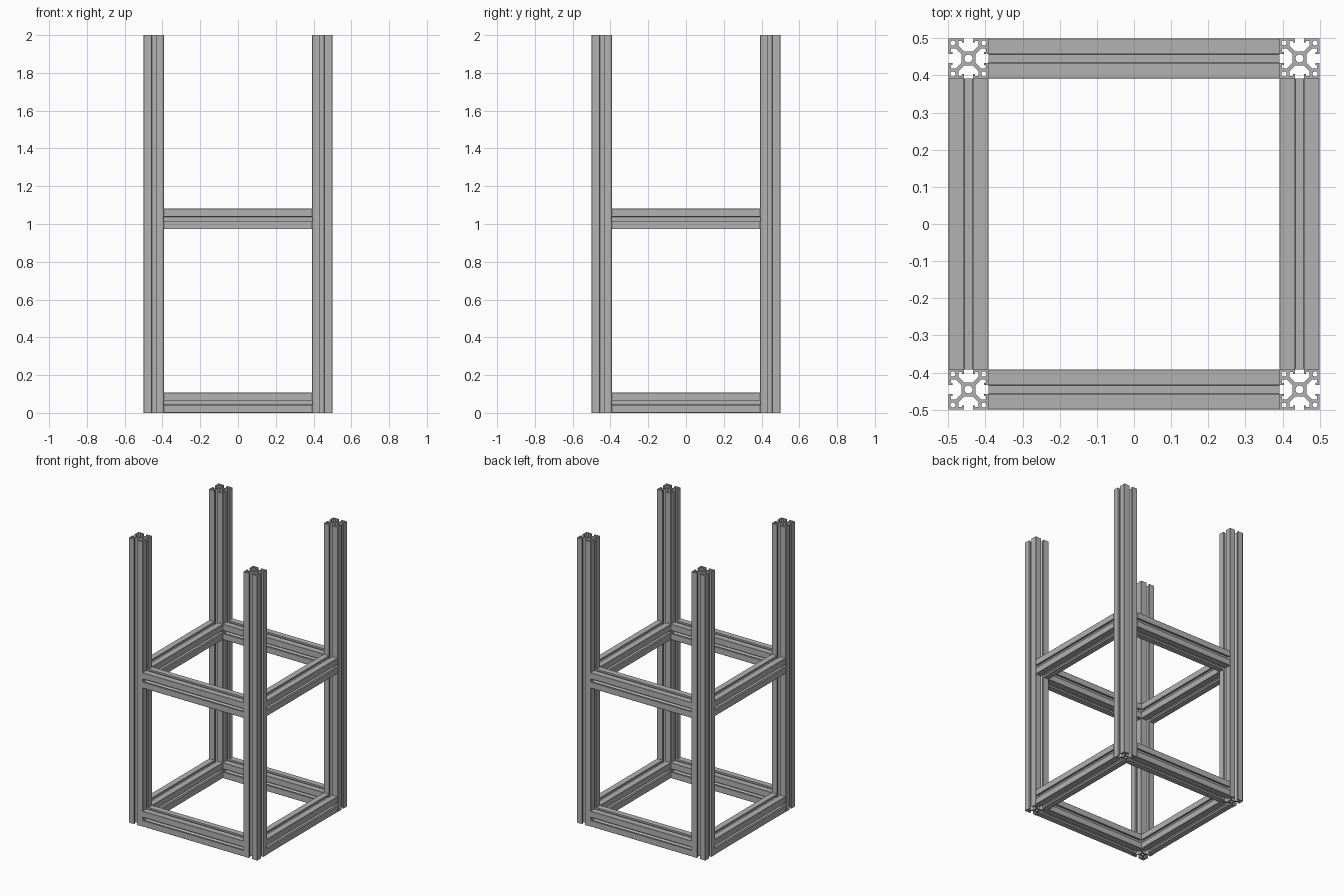
import bpy
from math import cos, sin, pi
from mathutils import Matrix, Vector

if "Cube" in bpy.data.objects:
    bpy.data.objects.remove(bpy.data.objects["Cube"])

W = 0.1087            # width of the square slotted section
H = W / 2
C = 0.5 - H           # distance of section axes from the centre
GAP = 1 - 2 * W       # clear span between posts

aluminium = bpy.data.materials.new("aluminium grey")
aluminium.use_nodes = True
GREY = (0.45, 0.45, 0.45, 1)
aluminium.diffuse_color = GREY
aluminium.node_tree.nodes["Principled BSDF"].inputs["Base Color"].default_value = GREY

# Half of one slotted side, from the hub out to the corner (half width = 1)
HALF = [(0.2, 0.34), (0.5, 0.64), (0.5, 0.86), (0.33, 0.86),
        (0.33, 0.78), (0.22, 0.78), (0.22, 1), (0.96, 1)]


def section_outline():
    side = [(-x, y) for x, y in reversed(HALF)] + HALF
    return [Matrix.Rotation(-i * pi / 2, 2) @ Vector(p) for i in range(4) for p in side]


def circle(cx, cy, r, n):
    return [Vector((cx + r * cos(2 * pi * i / n), cy + r * sin(2 * pi * i / n)))
            for i in range(n)]


def extrusion_mesh(name, length):
    """Filled section with bores, extruded along local z and centred."""
    curve = bpy.data.curves.new(name, 'CURVE')
    curve.dimensions = '2D'
    curve.fill_mode = 'BOTH'
    curve.extrude = length / 2
    loops = [section_outline(), circle(0, 0, 0.2, 24)]
    loops += [circle(sx * 0.77, sy * 0.77, 0.13, 16) for sx in (-1, 1) for sy in (-1, 1)]
    for loop in loops:
        spline = curve.splines.new('POLY')
        spline.points.add(len(loop) - 1)
        for point, p in zip(spline.points, loop):
            point.co = (p.x * H, p.y * H, 0, 1)
        spline.use_cyclic_u = True
    temp = bpy.data.objects.new(name, curve)
    bpy.context.collection.objects.link(temp)
    graph = bpy.context.evaluated_depsgraph_get()
    mesh = bpy.data.meshes.new_from_object(temp.evaluated_get(graph))
    bpy.data.objects.remove(temp)
    mesh.name = name
    mesh.materials.clear()
    mesh.materials.append(aluminium)
    for poly in mesh.polygons:
        poly.use_smooth = False
    return mesh


def place(name, mesh, location, rotation=(0, 0, 0)):
    obj = bpy.data.objects.new(name, mesh)
    obj.location = location
    obj.rotation_euler = rotation
    bpy.context.collection.objects.link(obj)


post = extrusion_mesh("post_section", 2)
bar = extrusion_mesh("bar_section", GAP)

# Four upright posts
for fb, sy in (("front", -1), ("back", 1)):
    for lr, sx in (("right", -1), ("left", 1)):
        place(f"{fb}_{lr}_post", post, (sx * C, sy * C, 1))

# Two square rings of crossbars
for level, z in (("lower", H), ("middle", 1.027)):
    for s, fb, lr in ((-1, "front", "right"), (1, "back", "left")):
        place(f"{level}_{fb}_bar", bar, (0, s * C, z), (0, pi / 2, 0))
        place(f"{level}_{lr}_bar", bar, (s * C, 0, z), (pi / 2, 0, 0))
